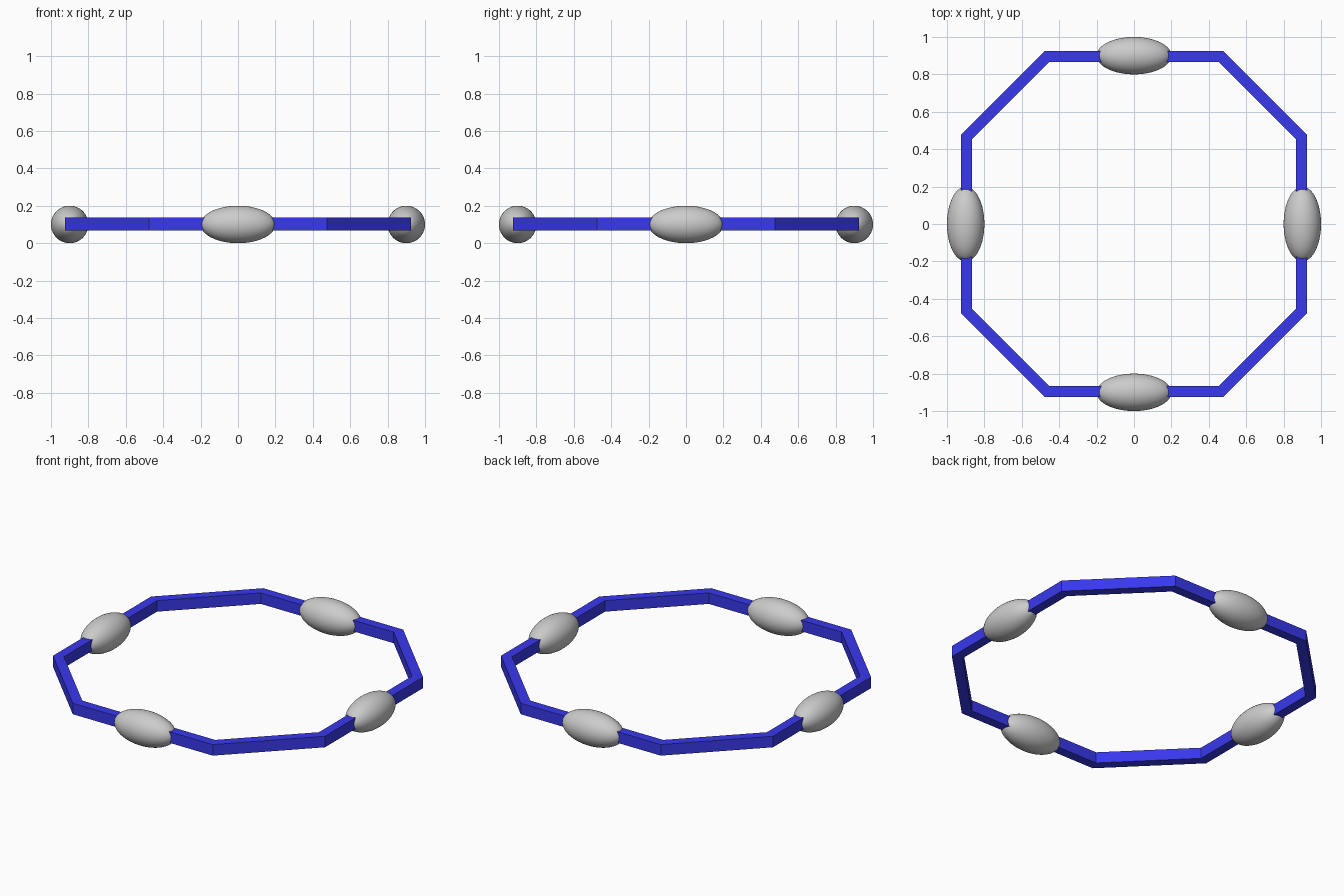
import bpy, bmesh
from math import pi, cos, sin

if "Cube" in bpy.data.objects:
    bpy.data.objects.remove(bpy.data.objects["Cube"])

blue = bpy.data.materials.new("blue")
blue.diffuse_color = (0.04, 0.04, 0.85, 1)
blue.use_nodes = True
blue.node_tree.nodes["Principled BSDF"].inputs["Base Color"].default_value = blue.diffuse_color

Z = 0.103           # height of the ring's centre line
HALF_H = 0.034      # half height of the bar


def octagon(flat, corner):
    """Corners of an octagon whose axial sides lie at distance flat."""
    quarter = [(flat, -corner), (flat, corner)]
    return [(x * round(cos(a)) - y * round(sin(a)), x * round(sin(a)) + y * round(cos(a)))
            for a in (k * pi / 2 for k in range(4)) for x, y in quarter]


# Octagonal ring of square bar with mitred corners
bm = bmesh.new()
loops = []
for flat, corner, z in ((0.925, 0.476, Z - HALF_H), (0.925, 0.476, Z + HALF_H),
                        (0.867, 0.452, Z + HALF_H), (0.867, 0.452, Z - HALF_H)):
    loops.append([bm.verts.new((x, y, z)) for x, y in octagon(flat, corner)])
for i in range(4):
    a, b = loops[i], loops[(i + 1) % 4]
    for j in range(8):
        k = (j + 1) % 8
        bm.faces.new((a[j], a[k], b[k], b[j]))
bmesh.ops.recalc_face_normals(bm, faces=bm.faces)
mesh = bpy.data.meshes.new("ring")
bm.to_mesh(mesh)
bm.free()
ring = bpy.data.objects.new("ring", mesh)
mesh.materials.append(blue)
bpy.context.collection.objects.link(ring)

# Four ellipsoid floats threaded on the axial sides
for i, name in enumerate(("right", "back", "left", "front")):
    a = i * pi / 2
    bpy.ops.mesh.primitive_uv_sphere_add(segments=64, ring_count=32, radius=1,
                                         location=(0.9 * cos(a), 0.9 * sin(a), 0.1))
    pod = bpy.context.object
    pod.name = name + "_float"
    pod.scale = (0.1, 0.2, 0.1)
    pod.rotation_euler.z = a
    bpy.ops.object.shade_smooth()
